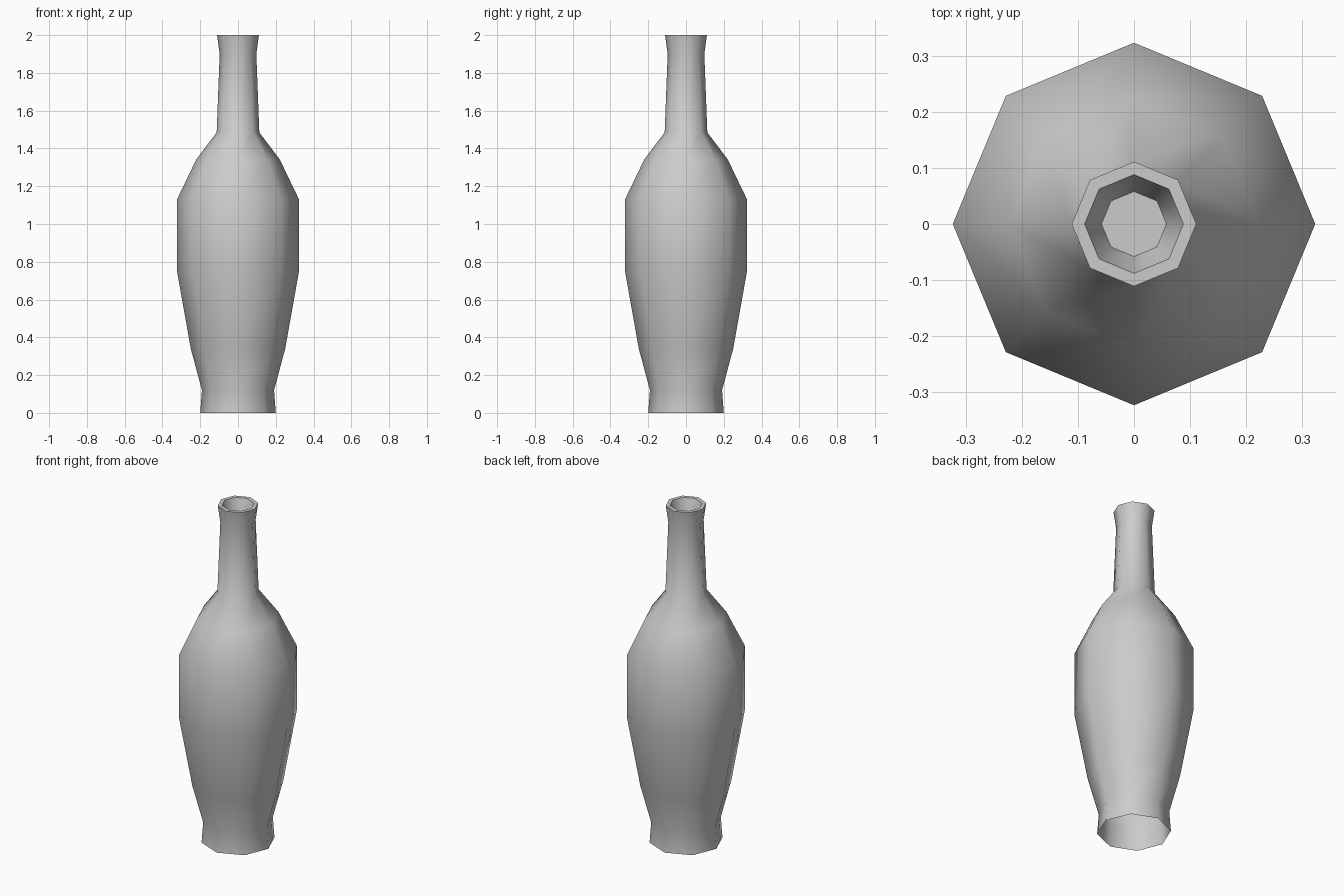
import bpy, bmesh, math

cube = bpy.data.objects.get("Cube")
if cube:
    bpy.data.objects.remove(cube, do_unlink=True)

SIDES = 8

# Single grey material
grey = bpy.data.materials.new("plain grey")
grey.use_nodes = True
colour = (0.6, 0.6, 0.6, 1)
grey.diffuse_color = colour
grey.node_tree.nodes["Principled BSDF"].inputs["Base Color"].default_value = colour

# Radius and height, from the open foot up to the lip and down into the mouth
profile = [(0.2, 0), (0.191, 0.12), (0.25, 0.34), (0.323, 0.75), (0.323, 1.13),
           (0.222, 1.34), (0.113, 1.485), (0.097, 1.9), (0.111, 2),
           (0.088, 2), (0.058, 1.9)]

bm = bmesh.new()
rings = []
for radius, z in profile:
    angles = [math.tau * i / SIDES for i in range(SIDES)]
    rings.append([bm.verts.new((radius * math.cos(a), radius * math.sin(a), z)) for a in angles])

# Walls between neighbouring rings
for low, high in zip(rings, rings[1:]):
    for i in range(SIDES):
        j = (i + 1) % SIDES
        bm.faces.new((low[i], low[j], high[j], high[i]))

# Floor of the mouth
bm.faces.new(rings[-1])

mesh = bpy.data.meshes.new("bottle")
bm.to_mesh(mesh)
bm.free()
mesh.materials.append(grey)
bottle = bpy.data.objects.new("bottle", mesh)
bpy.context.collection.objects.link(bottle)

# Smooth body with crisp lip edges
bpy.context.view_layer.objects.active = bottle
bottle.select_set(True)
bpy.ops.object.shade_smooth_by_angle(angle=math.radians(60))
